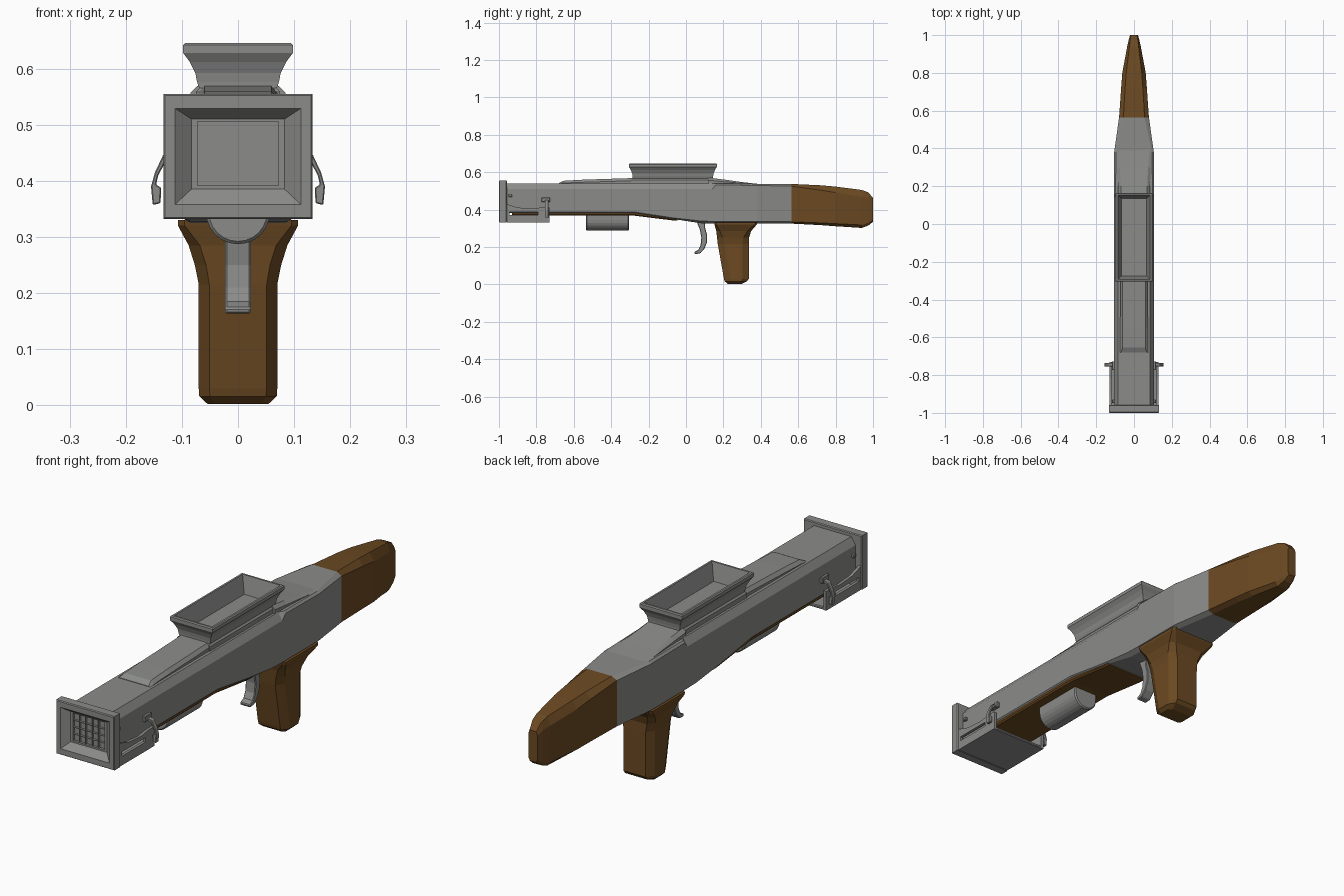
import bpy
import bmesh
import math
from mathutils import Vector

default_cube = bpy.data.objects.get("Cube")
if default_cube:
    bpy.data.objects.remove(default_cube, do_unlink=True)


def make_material(name, colour):
    material = bpy.data.materials.new(name)
    material.use_nodes = True
    material.diffuse_color = (*colour, 1)
    shader = next(n for n in material.node_tree.nodes if n.type == "BSDF_PRINCIPLED")
    shader.inputs["Base Color"].default_value = (*colour, 1)
    return material


METAL = make_material("grey metal", (0.26, 0.265, 0.255))
WOOD = make_material("brown wood", (0.15, 0.068, 0.016))


def finish(name, bm, material, bevel=0.0):
    """Turn a bmesh into an object with an optional edge bevel."""
    bmesh.ops.recalc_face_normals(bm, faces=bm.faces)
    mesh = bpy.data.meshes.new(name)
    bm.to_mesh(mesh)
    bm.free()
    mesh.materials.append(material)
    obj = bpy.data.objects.new(name, mesh)
    bpy.context.collection.objects.link(obj)
    if bevel:
        modifier = obj.modifiers.new("soft edges", "BEVEL")
        modifier.width = bevel
        modifier.segments = 1
        modifier.limit_method = "ANGLE"
        modifier.angle_limit = math.radians(40)
    return obj


def loft(name, rings, material, bevel=0.0, cap_ends=True):
    """Skin a row of rings that all have the same number of points."""
    bm = bmesh.new()
    rows = [[bm.verts.new(point) for point in ring] for ring in rings]
    for row, following in zip(rows, rows[1:]):
        count = len(row)
        for i in range(count):
            j = (i + 1) % count
            bm.faces.new((row[i], row[j], following[j], following[i]))
    if cap_ends:
        bm.faces.new(rows[0])
        bm.faces.new(rows[-1])
    return finish(name, bm, material, bevel)


def section(y, width, bottom, top, chamfer, top_width, low_chamfer=0.006, low_width=None):
    """Eight-sided cross-section across the length."""
    low_width = low_width or width - low_chamfer
    half = [(low_width, bottom), (width, bottom + low_chamfer),
            (width, top - chamfer), (top_width, top)]
    return [(x, y, z) for x, z in half] + [(-x, y, z) for x, z in reversed(half)]


def flat_ring(z, width, front, back, chamfer_x=0.0, chamfer_y=0.0):
    """Level ring, with cut corners when chamfers are given."""
    if not chamfer_x:
        return [(-width, front, z), (width, front, z), (width, back, z), (-width, back, z)]
    inner = width - chamfer_x
    half = [(inner, front), (width, front + chamfer_y), (width, back - chamfer_y), (inner, back)]
    return [(x, y, z) for x, y in half] + [(-x, y, z) for x, y in reversed(half)]


def side_prism(name, outline, x_from, x_to, material, bevel=0.0):
    """Extrude a (y, z) outline sideways."""
    return loft(name, [[(x, y, z) for y, z in outline] for x in (x_from, x_to)], material, bevel)


def long_prism(name, outline, y_from, y_to, material, bevel=0.0):
    """Extrude an (x, z) outline lengthwise."""
    return loft(name, [[(x, y, z) for x, z in outline] for y in (y_from, y_to)], material, bevel)


def box(name, low, high, material, bevel=0.0):
    outline = [(low[1], low[2]), (high[1], low[2]), (high[1], high[2]), (low[1], high[2])]
    return side_prism(name, outline, low[0], high[0], material, bevel)


# Main body, dropping into the receiver and narrowing towards the stock
loft("main_body", [
    section(-0.965, 0.105, 0.382, 0.54, 0.03, 0.085),
    section(-0.28, 0.105, 0.382, 0.54, 0.03, 0.085),
    section(-0.07, 0.105, 0.35, 0.54, 0.03, 0.085),
    section(0.08, 0.105, 0.327, 0.54, 0.03, 0.085, 0.012, 0.085),
    section(0.14, 0.105, 0.325, 0.54, 0.03, 0.085, 0.012, 0.085),
    section(0.16, 0.105, 0.325, 0.54, 0.008, 0.098, 0.012, 0.085),
    section(0.38, 0.105, 0.325, 0.537, 0.008, 0.095, 0.012, 0.085),
    section(0.565, 0.079, 0.325, 0.537, 0.012, 0.056, 0.01, 0.055),
], METAL)

# Wooden shoulder stock
loft("stock", [
    section(0.565, 0.079, 0.325, 0.537, 0.012, 0.056, 0.01, 0.055),
    section(0.72, 0.068, 0.317, 0.53, 0.026, 0.047, 0.012, 0.047),
    section(0.80, 0.062, 0.311, 0.523, 0.032, 0.041, 0.014, 0.04),
    section(0.94, 0.036, 0.302, 0.505, 0.036, 0.024, 0.016, 0.024),
    section(0.975, 0.028, 0.315, 0.492, 0.03, 0.02, 0.014, 0.019),
    section(1.0, 0.021, 0.335, 0.462, 0.015, 0.015, 0.012, 0.014),
], WOOD)

# Wooden strip under the barrel
loft("under_guard", [
    section(-0.93, 0.1, 0.368, 0.40, 0.006, 0.09),
    section(-0.28, 0.1, 0.368, 0.40, 0.006, 0.09),
    section(-0.07, 0.1, 0.342, 0.37, 0.006, 0.09),
    section(-0.045, 0.1, 0.341, 0.36, 0.006, 0.09),
], WOOD)

# Half-round canister under the strip
arc = [math.pi + math.pi * i / 12 for i in range(13)]
canister = [(0.057 * math.cos(a), 0.344 + 0.057 * math.sin(a)) for a in arc]
long_prism("under_canister", [(-0.057, 0.375)] + canister + [(0.057, 0.375)],
           -0.535, -0.305, METAL, 0.005)

# Raised rails in front of and behind the hopper
loft("front_rail", [
    section(-0.68, 0.075, 0.53, 0.542, 0.003, 0.068),
    section(-0.655, 0.074, 0.53, 0.554, 0.012, 0.06),
    section(-0.55, 0.073, 0.53, 0.56, 0.014, 0.06),
    section(-0.27, 0.072, 0.53, 0.569, 0.014, 0.06),
], METAL)
loft("rear_rail", [
    section(0.12, 0.085, 0.53, 0.571, 0.014, 0.07),
    section(0.20, 0.085, 0.53, 0.561, 0.012, 0.07),
    section(0.30, 0.088, 0.53, 0.547, 0.006, 0.075),
    section(0.39, 0.092, 0.525, 0.537, 0.002, 0.08),
], METAL)

# Open hopper: outside wall, rim, then the inside down to its floor
hopper_steps = [(0.535, 0.076, 0.222), (0.558, 0.075, 0.222), (0.565, 0.069, 0.215),
                (0.576, 0.073, 0.215), (0.592, 0.076, 0.217), (0.612, 0.086, 0.225),
                (0.628, 0.098, 0.235), (0.642, 0.098, 0.235), (0.646, 0.094, 0.231),
                (0.646, 0.086, 0.223), (0.575, 0.066, 0.205)]
loft("hopper", [flat_ring(z, width, -0.07 - reach, -0.07 + reach)
                for z, width, reach in hopper_steps], METAL)

# Muzzle frame with a funnel sloping inwards
frame_steps = [(-0.958, 0.13, 0.335, 0.552), (-0.962, 0.133, 0.332, 0.555),
               (-0.996, 0.133, 0.332, 0.555), (-1.0, 0.13, 0.335, 0.552),
               (-1.0, 0.112, 0.358, 0.529), (-0.975, 0.083, 0.385, 0.51)]
loft("muzzle_frame", [[(-w, y, low), (w, y, low), (w, y, high), (-w, y, high)]
                      for y, w, low, high in frame_steps], METAL, cap_ends=False)
box("muzzle_back", (-0.13, -0.962, 0.335), (0.13, -0.958, 0.552), METAL)

# Muzzle grille: a grid of cells, the inner ones sunk
columns = [-0.083] + [-0.072 + 0.144 * i / 5 for i in range(6)] + [0.083]
rows = [0.385] + [0.392 + 0.114 * i / 4 for i in range(5)] + [0.51]
grille = bmesh.new()
points = [[grille.verts.new((x, -0.975, z)) for x in columns] for z in rows]
sunk = []
for r in range(len(rows) - 1):
    for c in range(len(columns) - 1):
        face = grille.faces.new((points[r][c], points[r][c + 1],
                                 points[r + 1][c + 1], points[r + 1][c]))
        if 0 < r < len(rows) - 2 and 0 < c < len(columns) - 2:
            sunk.append(face)
inset = bmesh.ops.inset_individual(grille, faces=sunk, thickness=0.0015)
pits = bmesh.ops.extrude_discrete_faces(grille, faces=sunk)["faces"]
for face in pits:
    bmesh.ops.translate(grille, verts=face.verts, vec=Vector((0, 0.01, 0)))
finish("muzzle_grille", grille, METAL)

# Muzzle cradle: floor, slotted side plates, clips and pins
box("cradle_floor", (-0.13, -0.96, 0.332), (0.13, -0.73, 0.344), METAL, 0.003)
slot = box("slot_cutter", (-0.2, -0.945, 0.37), (0.2, -0.79, 0.388), METAL)
slot.hide_render = True
slot.hide_viewport = True
plate_outline = [(-0.96, 0.332), (-0.73, 0.332), (-0.73, 0.412), (-0.77, 0.412),
                 (-0.82, 0.405), (-0.90, 0.411), (-0.96, 0.43)]
clip_outline = [(0.1, 0.455), (0.133, 0.447), (0.148, 0.415), (0.155, 0.39), (0.152, 0.357),
                (0.138, 0.36), (0.137, 0.388), (0.146, 0.393), (0.142, 0.41),
                (0.128, 0.436), (0.1, 0.444)]
for side, label in ((1, "left"), (-1, "right")):
    plate = side_prism(label + "_cradle_plate", plate_outline, side * 0.118, side * 0.13, METAL)
    cut = plate.modifiers.new("slot", "BOOLEAN")
    cut.operation = "DIFFERENCE"
    cut.object = slot
    long_prism(label + "_clip", [(side * x, z) for x, z in clip_outline],
               -0.755, -0.735, METAL, 0.002)
    x_low, x_high = sorted((side * 0.1, side * 0.116))
    box(label + "_clip_mount", (x_low, -0.772, 0.44), (x_high, -0.727, 0.464), METAL, 0.002)
    box(label + "_pin", (x_low, -0.948, 0.468), (x_high, -0.93, 0.482), METAL, 0.002)

# Curved trigger
trigger_outline = [(0.055, 0.34), (0.075, 0.29), (0.082, 0.25), (0.078, 0.21), (0.066, 0.185),
                   (0.045, 0.174), (0.047, 0.163), (0.075, 0.165), (0.098, 0.19),
                   (0.112, 0.225), (0.113, 0.265), (0.103, 0.3), (0.1, 0.34)]
side_prism("trigger", trigger_outline, -0.023, 0.023, METAL, 0.003)

# Wooden pistol grip, flaring into the body
loft("grip", [
    flat_ring(0.002, 0.054, 0.225, 0.295, 0.012, 0.012),
    flat_ring(0.016, 0.069, 0.207, 0.325, 0.019, 0.03),
    flat_ring(0.03, 0.07, 0.203, 0.336, 0.019, 0.035),
    flat_ring(0.215, 0.07, 0.17, 0.337, 0.019, 0.035),
    flat_ring(0.25, 0.077, 0.166, 0.337, 0.02, 0.03),
    flat_ring(0.285, 0.088, 0.162, 0.348, 0.02, 0.02),
    flat_ring(0.32, 0.107, 0.152, 0.378, 0.012, 0.01),
    flat_ring(0.33, 0.107, 0.15, 0.382, 0.012, 0.01),
], WOOD)
